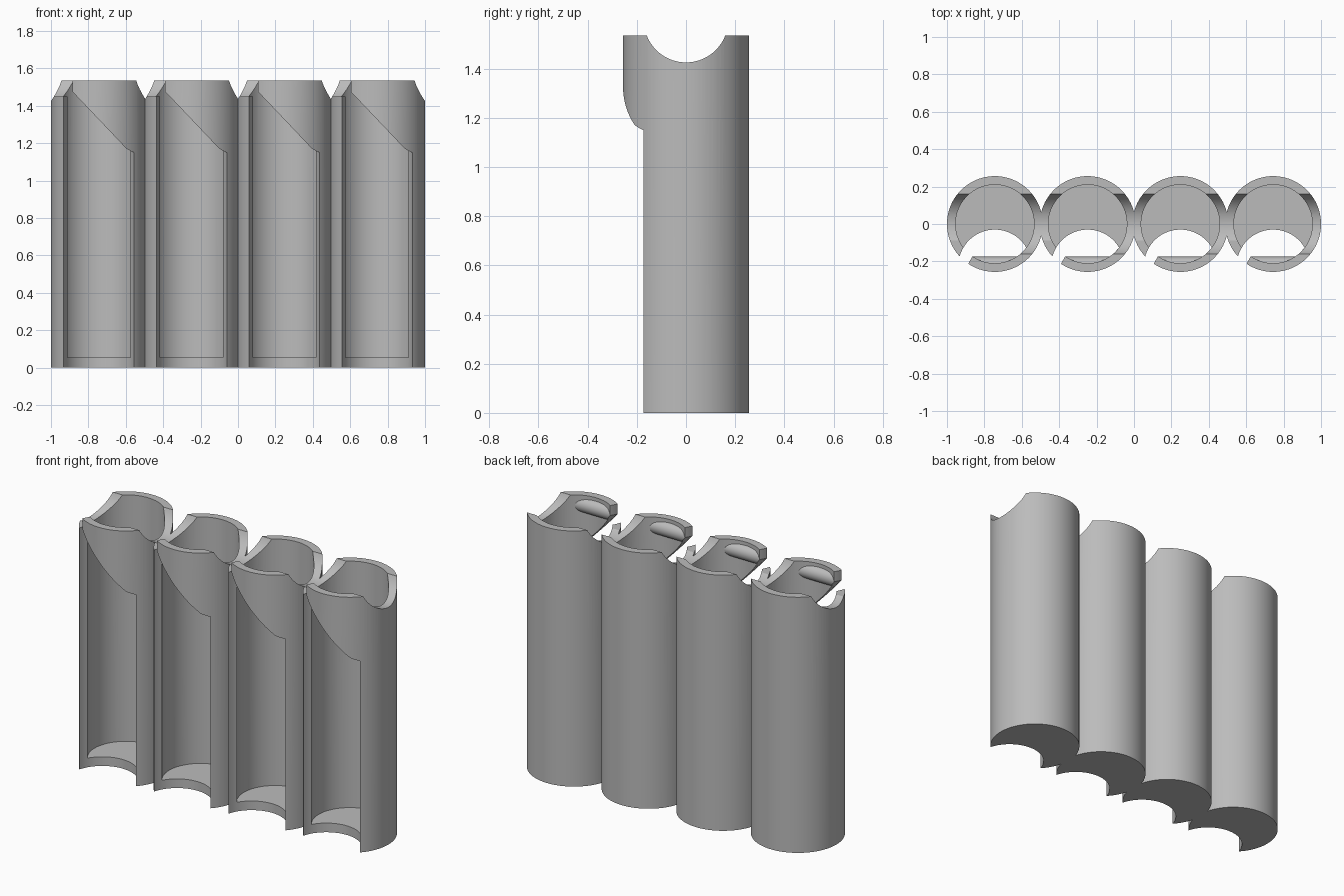
import bpy, bmesh, math
from mathutils import Matrix

if "Cube" in bpy.data.objects:
    bpy.data.objects.remove(bpy.data.objects["Cube"], do_unlink=True)

HEIGHT, OUTER, INNER, FLOOR = 1.535, 0.256, 0.21, 0.055
SPACING = 0.496

grey = bpy.data.materials.new("plain grey")
grey.use_nodes = True
grey.diffuse_color = (0.5, 0.5, 0.5, 1)
grey.node_tree.nodes["Principled BSDF"].inputs["Base Color"].default_value = (0.5, 0.5, 0.5, 1)


def make(name, bm):
    bmesh.ops.recalc_face_normals(bm, faces=bm.faces)
    mesh = bpy.data.meshes.new(name)
    bm.to_mesh(mesh)
    bm.free()
    mesh.materials.append(grey)
    obj = bpy.data.objects.new(name, mesh)
    bpy.context.collection.objects.link(obj)
    return obj


def cylinder(name, radius, low, high, centre=(0, 0), along_x=False):
    """Upright cylinder at (x, y), or one lying along x at (y, z)."""
    bm = bmesh.new()
    bmesh.ops.create_cone(bm, cap_ends=True, segments=96, radius1=radius,
                          radius2=radius, depth=high - low)
    mid = (low + high) / 2
    if along_x:
        move = Matrix.Translation((mid, *centre)) @ Matrix.Rotation(math.pi / 2, 4, "Y")
    else:
        move = Matrix.Translation((*centre, mid))
    bmesh.ops.transform(bm, matrix=move, verts=bm.verts)
    return make(name, bm)


def prism(name, outline, y0, y1, lean=None):
    """Extrude an x-z outline along y; lean shifts x at the far end per point."""
    bm = bmesh.new()
    lean = lean or [0] * len(outline)
    near = [bm.verts.new((x, y0, z)) for x, z in outline]
    far = [bm.verts.new((x + s, y1, z)) for (x, z), s in zip(outline, lean)]
    bm.faces.new(near)
    bm.faces.new(far[::-1])
    for i in range(len(near)):
        j = (i + 1) % len(near)
        bm.faces.new((near[i], far[i], far[j], near[j]))
    return make(name, bm)


def boolean(target, tool, operation):
    mod = target.modifiers.new("cut", "BOOLEAN")
    mod.operation = operation
    mod.solver = "EXACT"
    mod.object = tool
    bpy.context.view_layer.objects.active = target
    bpy.ops.object.modifier_apply(modifier=mod.name)
    bpy.data.objects.remove(tool, do_unlink=True)


# Tube with a closed floor
tube = cylinder("tube_1", OUTER, 0, HEIGHT)
boolean(tube, cylinder("bore", INNER, FLOOR, HEIGHT + 0.1), "DIFFERENCE")

# Rounded ridge inside the front wall near the top
ridge = cylinder("ridge", 0.045, -0.14, 0.16, (-0.22, 1.47), True)
boolean(ridge, cylinder("ridge_limit", OUTER - 0.01, 1, 2), "INTERSECT")
boolean(tube, ridge, "UNION")

# Front opening with a slanted upper edge and a slit on one side
opening = cylinder("opening", 0.195, -0.1, 1.7, (0, -0.225))
outline = [(0.3, -0.2), (0.3, 1.01), (-0.141, 1.475), (-0.141, 1.8), (-0.3, 1.8), (-0.3, -0.2)]
slant = prism("slant", outline, -0.21, 0, [0, 0, 0.12, 0.12, 0, 0])
front = prism("slant_front", outline, -0.5, -0.21)
boolean(slant, front, "UNION")
boolean(opening, slant, "INTERSECT")
boolean(tube, opening, "DIFFERENCE")

# Lowered corner beside the slit
corner = [(-0.4, 1.45), (-0.145, 1.45), (-0.145, 1.7), (-0.4, 1.7)]
boolean(tube, prism("corner", corner, -0.195, -0.02), "DIFFERENCE")

# Round finger scoop across the top
boolean(tube, cylinder("scoop", 0.171, -0.5, 0.5, (0, 1.596), True), "DIFFERENCE")

bpy.ops.object.select_all(action="DESELECT")
tube.select_set(True)
bpy.context.view_layer.objects.active = tube
bpy.ops.object.shade_smooth_by_angle(angle=math.radians(30))

# Row of four tubes
for i in range(4):
    item = tube if i == 0 else tube.copy()
    if i:
        item.name = f"tube_{i + 1}"
        bpy.context.collection.objects.link(item)
    item.location.x = (i - 1.5) * SPACING
